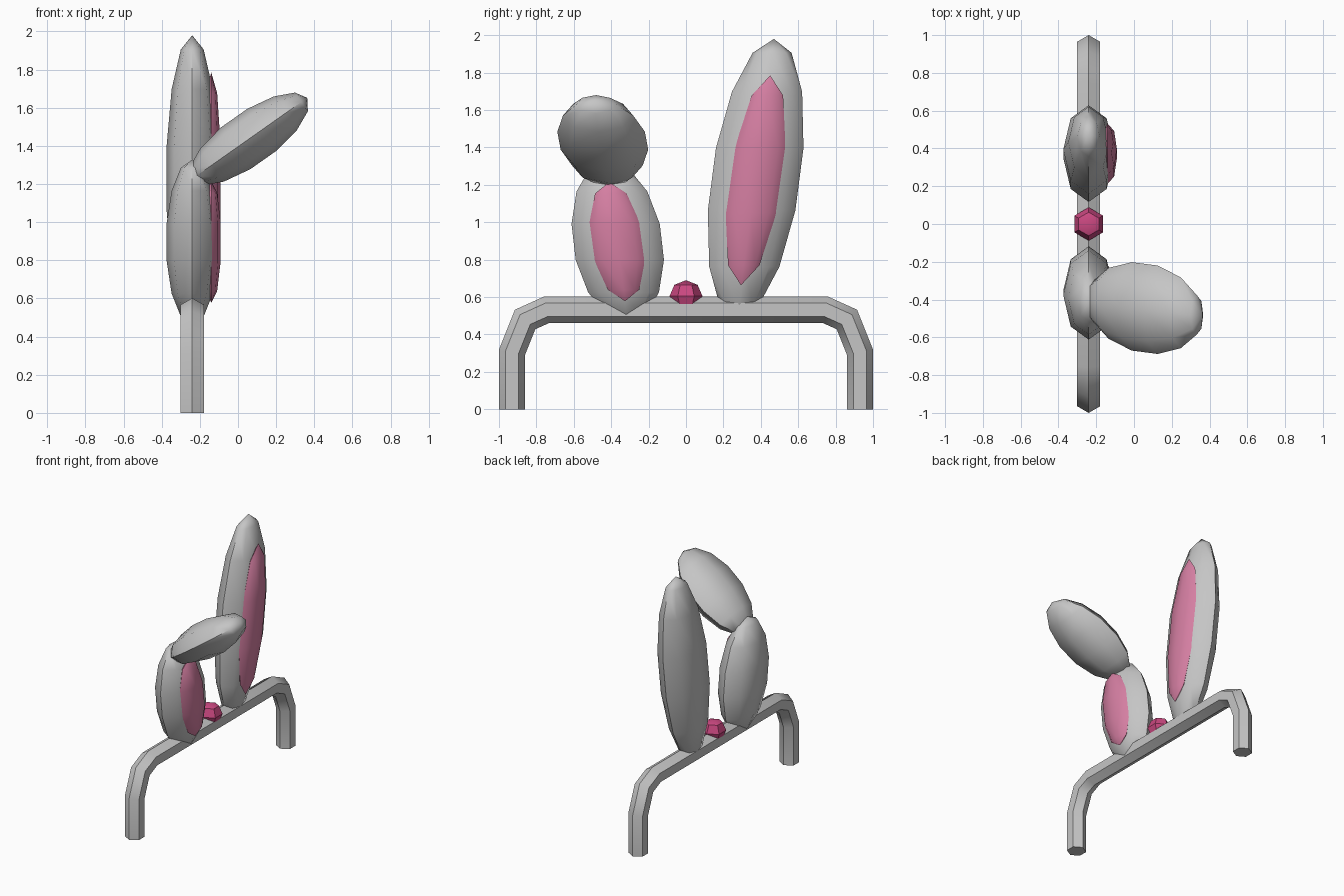
import bpy, bmesh, math
from mathutils import Vector

if "Cube" in bpy.data.objects:
    bpy.data.objects.remove(bpy.data.objects["Cube"])

BX = -0.24  # x of the headband plane


def material(name, rgb):
    m = bpy.data.materials.new(name)
    m.diffuse_color = (*rgb, 1)
    m.use_nodes = True
    m.node_tree.nodes["Principled BSDF"].inputs["Base Color"].default_value = m.diffuse_color
    return m


grey = material("light grey", (0.56, 0.56, 0.56))
pink = material("soft pink", (0.66, 0.21, 0.36))
rose = material("deep rose", (0.60, 0.065, 0.22))


def finish(name, bm, mat, angle):
    bmesh.ops.recalc_face_normals(bm, faces=bm.faces)
    me = bpy.data.meshes.new(name)
    bm.to_mesh(me)
    bm.free()
    me.materials.append(mat)
    ob = bpy.data.objects.new(name, me)
    bpy.context.collection.objects.link(ob)
    bpy.ops.object.select_all(action='DESELECT')
    ob.select_set(True)
    bpy.context.view_layer.objects.active = ob
    bpy.ops.object.shade_smooth_by_angle(angle=math.radians(angle))
    return ob


def bridge(bm, a, b):
    n = len(a)
    for i in range(n):
        bm.faces.new((a[i], a[(i + 1) % n], b[(i + 1) % n], b[i]))


def pod(name, mat, start, end, u, v, sides=8, segs=7, angle=50):
    """Sheared ellipsoid from pole to pole; u and v are the ring half-axes."""
    bm = bmesh.new()
    start, end, u, v = map(Vector, (start, end, u, v))
    p0, p1 = bm.verts.new(start), bm.verts.new(end)
    rings = []
    for k in range(1, segs):
        t = math.pi * k / segs
        c = start.lerp(end, (1 - math.cos(t)) / 2)
        r = math.sin(t)
        rings.append([bm.verts.new(c + r * (u * math.cos(2 * math.pi * i / sides)
                                            + v * math.sin(2 * math.pi * i / sides)))
                      for i in range(sides)])
    for a, b in zip(rings, rings[1:]):
        bridge(bm, a, b)
    for i in range(sides):
        j = (i + 1) % sides
        bm.faces.new((p0, rings[0][j], rings[0][i]))
        bm.faces.new((p1, rings[-1][i], rings[-1][j]))
    return finish(name, bm, mat, angle)


# Headband: hexagonal tube along a rounded arch
half = [(-0.93, 0), (-0.93, 0.305), (-0.86, 0.48), (-0.745, 0.532)]
path = [Vector(p) for p in half + [(-y, z) for y, z in reversed(half)]]
bm = bmesh.new()
rings = []
for i, p in enumerate(path):
    d0 = (p - path[max(i - 1, 0)]).normalized() if i else (path[1] - p).normalized()
    d1 = (path[i + 1] - p).normalized() if i < len(path) - 1 else d0
    t = (d0 + d1).normalized()
    n = Vector((-t.y, t.x)) / t.dot(d0)
    ring = []
    for k in range(6):
        a = math.pi * k / 3
        q = p + n * 0.07 * math.cos(a)
        ring.append(bm.verts.new((BX + 0.07 * math.sin(a), q.x, q.y)))
    rings.append(ring)
for a, b in zip(rings, rings[1:]):
    bridge(bm, a, b)
bm.faces.new(rings[0])
bm.faces.new(rings[-1])
finish("headband", bm, grey, 40)

# Upright ear with its pink lining
pod("tall_ear", grey, (BX, 0.275, 0.48), (BX, 0.47, 1.98), (0, 0.24, 0), (0.138, 0, 0))
pod("tall_ear_lining", pink, (-0.14, 0.294, 0.663), (-0.14, 0.45, 1.785),
    (0, 0.143, 0), (0.052, 0, 0), segs=5, angle=40)

# Folded ear: lower half, lining and the flap bending forward
pod("folded_ear_base", grey, (BX, -0.315, 0.462), (BX, -0.415, 1.328), (0, 0.242, 0), (0.138, 0, 0))
pod("folded_ear_lining", pink, (-0.14, -0.326, 0.578), (-0.14, -0.41, 1.215),
    (0, 0.143, 0), (0.052, 0, 0), segs=5, angle=40)
pod("folded_ear_flap", grey, (-0.25, -0.405, 1.22), (0.363, -0.485, 1.652),
    (0, 0.24, 0), (-0.078, 0, 0.113))

# Small faceted bead in the middle of the band
pod("bead", rose, (BX, 0, 0.52), (BX, 0, 0.69), (0, 0.088, 0), (0.088, 0, 0), sides=6, segs=4, angle=40)
